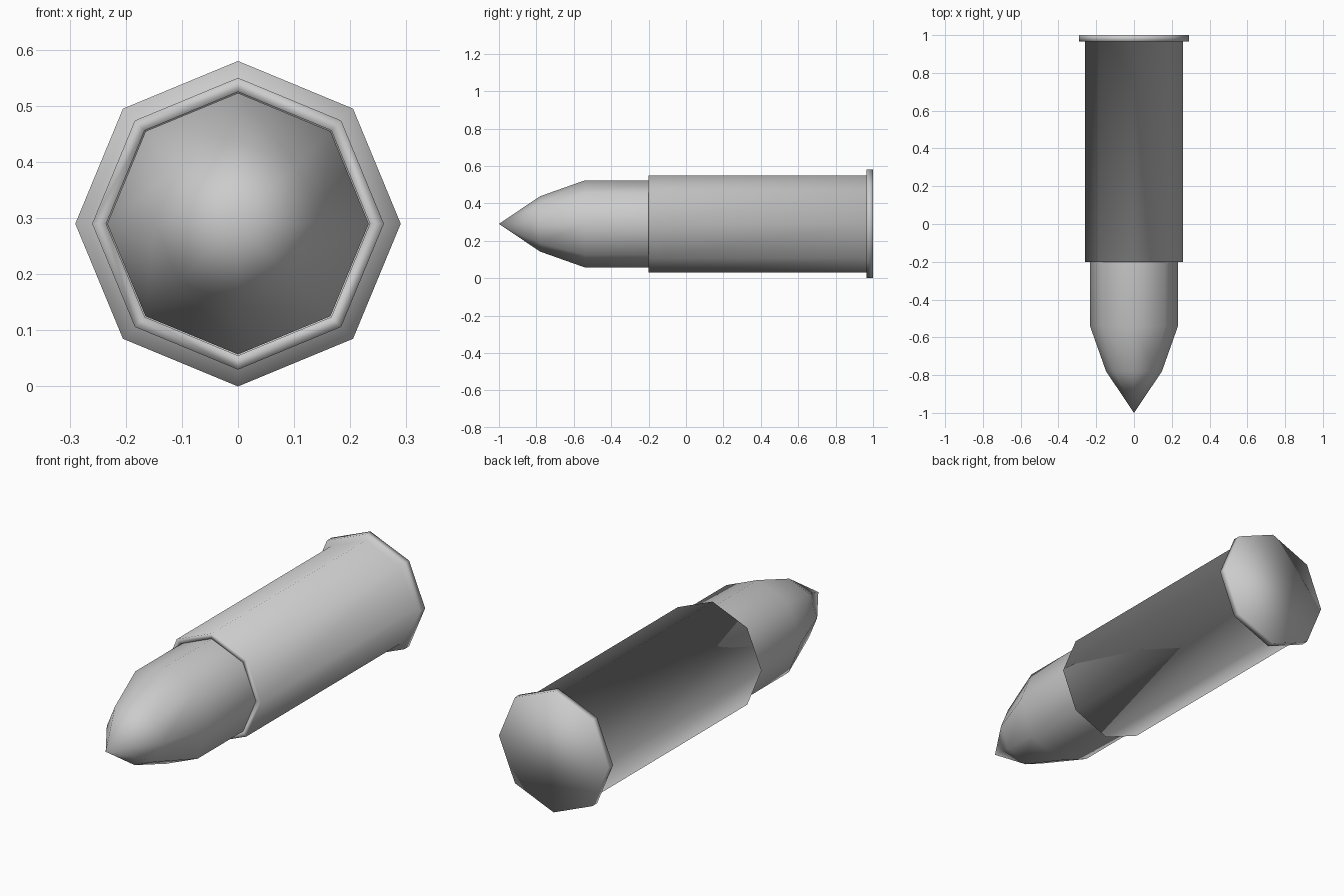
import bpy
import bmesh
from math import cos, sin, tau

SIDES = 8
AXIS_Z = 0.29

old = bpy.data.objects.get("Cube")
if old:
    bpy.data.objects.remove(old, do_unlink=True)

# Single plain grey material
grey = bpy.data.materials.new("plain_grey")
grey.use_nodes = True
colour = (0.6, 0.6, 0.6, 1)
grey.diffuse_color = colour
grey.node_tree.nodes["Principled BSDF"].inputs["Base Color"].default_value = colour


def lathe(name, profile, cap_end=False):
    """Turn (radius, y) points around the long axis, running front to back."""
    bm = bmesh.new()
    rings = []
    for r, y in profile:
        if r == 0:
            rings.append([bm.verts.new((0, y, AXIS_Z))] * SIDES)
        else:
            angles = [tau * j / SIDES for j in range(SIDES)]
            rings.append([bm.verts.new((r * cos(a), y, AXIS_Z + r * sin(a)))
                          for a in angles])
    for front, back in zip(rings, rings[1:]):
        for j in range(SIDES):
            k = (j + 1) % SIDES
            corners = [front[j], back[j], back[k], front[k]]
            bm.faces.new(list(dict.fromkeys(corners)))
    if cap_end:
        bm.faces.new(rings[-1][::-1])
    for face in bm.faces:
        face.smooth = True
    mesh = bpy.data.meshes.new(name)
    bm.to_mesh(mesh)
    bm.free()
    mesh.materials.append(grey)
    obj = bpy.data.objects.new(name, mesh)
    bpy.context.collection.objects.link(obj)
    return obj


# Pointed tip, seated inside the mouth of the case
lathe("pointed_tip", [(0, -1), (0.148, -0.78), (0.233, -0.54), (0.233, -0.1)])

# Case with a thin inner lip, long wall and flanged base
lathe("case_with_rim", [(0.235, -0.1), (0.235, -0.2), (0.26, -0.2),
                        (0.26, 0.965), (0.29, 0.965), (0.29, 1)], cap_end=True)
